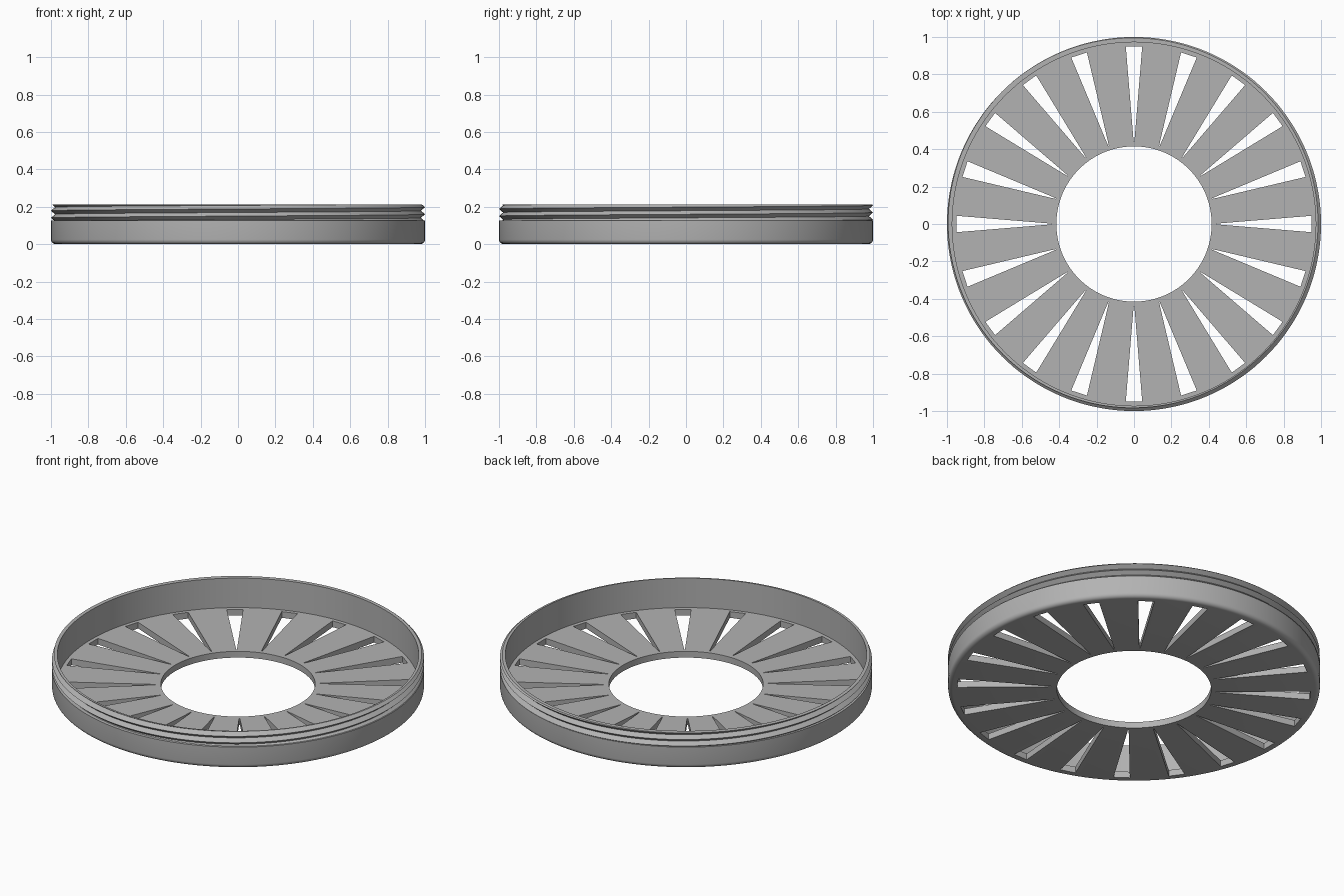
import bpy, bmesh, math

cube = bpy.data.objects.get("Cube")
if cube:
    bpy.data.objects.remove(cube)

SEG = 144
R_HOLE, R_IN, R_OUT, R_ROOT = 0.415, 0.972, 1.0, 0.975
FLOOR, SHOULDER, TOP = 0.037, 0.128, 0.212
PITCH, CREST = 0.038, 0.198
ROUND = 0.025

grey = bpy.data.materials.new("plain_grey")
grey.use_nodes = True
colour = (0.45, 0.45, 0.45, 1)
grey.diffuse_color = colour
grey.node_tree.nodes["Principled BSDF"].inputs["Base Color"].default_value = colour


def thread_radius(z, turn):
    """Triangular thread: crest at R_OUT, root near R_ROOT."""
    phase = ((z - CREST) / PITCH - turn) % 1.0
    return R_OUT - (R_OUT - R_ROOT - 0.003) * 2 * min(phase, 1 - phase)


def section(turn):
    """Closed cross-section (radius, height) at a fraction of a turn."""
    pts = [(R_HOLE, 0)]
    for i in range(6):  # rounded lower edge
        a = math.pi / 2 * i / 5
        pts.append((R_OUT - ROUND + ROUND * math.sin(a), ROUND - ROUND * math.cos(a)))
    pts.append((R_OUT, SHOULDER))
    for k in range(-8, 4):  # crests and roots climb with the turn
        z = min(max(CREST + PITCH * (k / 2 + turn), SHOULDER), TOP)
        pts.append((thread_radius(z, turn), z))
    return pts + [(R_IN, TOP), (R_IN, FLOOR), (R_HOLE, FLOOR)]


def finish(name, bm):
    bmesh.ops.recalc_face_normals(bm, faces=bm.faces)
    mesh = bpy.data.meshes.new(name)
    bm.to_mesh(mesh)
    bm.free()
    obj = bpy.data.objects.new(name, mesh)
    bpy.context.collection.objects.link(obj)
    mesh.materials.append(grey)
    return obj


# Threaded ring with floor
bm = bmesh.new()
columns = []
for s in range(SEG + 1):
    a = 2 * math.pi * s / SEG
    columns.append([bm.verts.new((r * math.cos(a), r * math.sin(a), z))
                    for r, z in section(s / SEG)])
for c, d in zip(columns, columns[1:]):
    for i in range(len(c)):
        j = (i + 1) % len(c)
        bm.faces.new((c[i], d[i], d[j], c[j]))
bmesh.ops.remove_doubles(bm, verts=bm.verts, dist=0.00002)
bmesh.ops.dissolve_degenerate(bm, edges=bm.edges, dist=0.00001)
ring = finish("threaded_ring", bm)

# Wedge cutters for the radial slots
bm = bmesh.new()
for n in range(20):
    a = 2 * math.pi * n / 20
    ca, sa = math.cos(a), math.sin(a)
    outline = [(0.44, -0.002), (0.95, -0.044), (0.95, 0.044), (0.44, 0.002)]
    low, high = [[bm.verts.new((x * ca - y * sa, x * sa + y * ca, z)) for x, y in outline]
                 for z in (-0.05, 0.1)]
    bm.faces.new(low)
    bm.faces.new(high)
    for i in range(4):
        j = (i + 1) % 4
        bm.faces.new((low[i], low[j], high[j], high[i]))
cutter = finish("slot_cutter", bm)

cut = ring.modifiers.new("slots", "BOOLEAN")
cut.operation = "DIFFERENCE"
cut.solver = "EXACT"
cut.object = cutter
bpy.context.view_layer.objects.active = ring
ring.select_set(True)
bpy.ops.object.modifier_apply(modifier=cut.name)
bpy.data.objects.remove(cutter)
bpy.ops.object.shade_smooth_by_angle(angle=math.radians(30))
